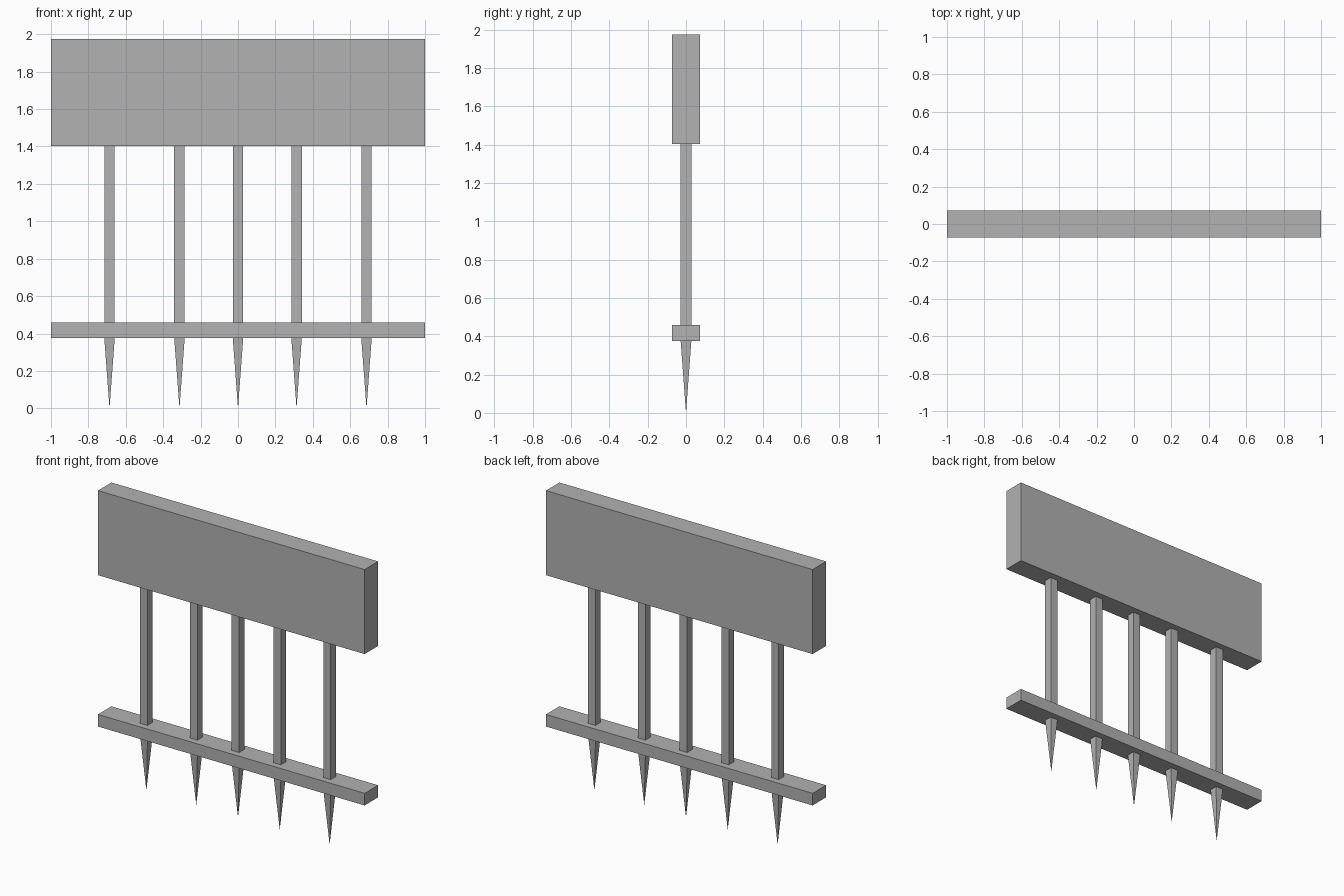
import bpy
import bmesh
from mathutils import Matrix, Vector

default_cube = bpy.data.objects.get("Cube")
if default_cube:
    bpy.data.objects.remove(default_cube, do_unlink=True)

# One plain grey for every part
GREY = (0.445, 0.445, 0.445, 1)
grey = bpy.data.materials.new("plain grey")
grey.use_nodes = True
grey.diffuse_color = GREY
grey.node_tree.nodes["Principled BSDF"].inputs["Base Color"].default_value = GREY


def add_part(name, bm):
    mesh = bpy.data.meshes.new(name)
    bm.to_mesh(mesh)
    bm.free()
    mesh.materials.append(grey)
    bpy.context.collection.objects.link(bpy.data.objects.new(name, mesh))


def box(name, x, width, depth, bottom, top):
    bm = bmesh.new()
    bmesh.ops.create_cube(bm, size=1)
    bmesh.ops.scale(bm, vec=(width, depth, top - bottom), verts=bm.verts)
    bmesh.ops.translate(bm, vec=(x, 0, (top + bottom) / 2), verts=bm.verts)
    add_part(name, bm)


def spike(name, x, width, top):
    # Square pyramid pointing down, its base flush with the post above
    bm = bmesh.new()
    corners = [bm.verts.new((x + sx * width / 2, sy * width / 2, top))
               for sx, sy in ((-1, -1), (1, -1), (1, 1), (-1, 1))]
    tip = bm.verts.new((x, 0, 0))
    bm.faces.new(corners)
    for i in range(4):
        bm.faces.new((corners[i], tip, corners[(i + 1) % 4]))
    bmesh.ops.recalc_face_normals(bm, faces=bm.faces)
    add_part(name, bm)


DEPTH = 0.144
POST = 0.056
RAIL_BOTTOM, RAIL_TOP = 0.376, 0.458
BOARD_BOTTOM, BOARD_TOP = 1.402, 1.975

# Board and lower rail
box("board", 0, 2, DEPTH, BOARD_BOTTOM, BOARD_TOP)
box("lower_rail", 0, 2, DEPTH, RAIL_BOTTOM, RAIL_TOP)

# Five posts, each ending in a ground spike
for i, x in enumerate((-0.687, -0.313, 0, 0.313, 0.687), 1):
    box(f"post_{i}", x, POST, POST, RAIL_TOP, BOARD_BOTTOM)
    spike(f"spike_{i}", x, POST, RAIL_BOTTOM)
